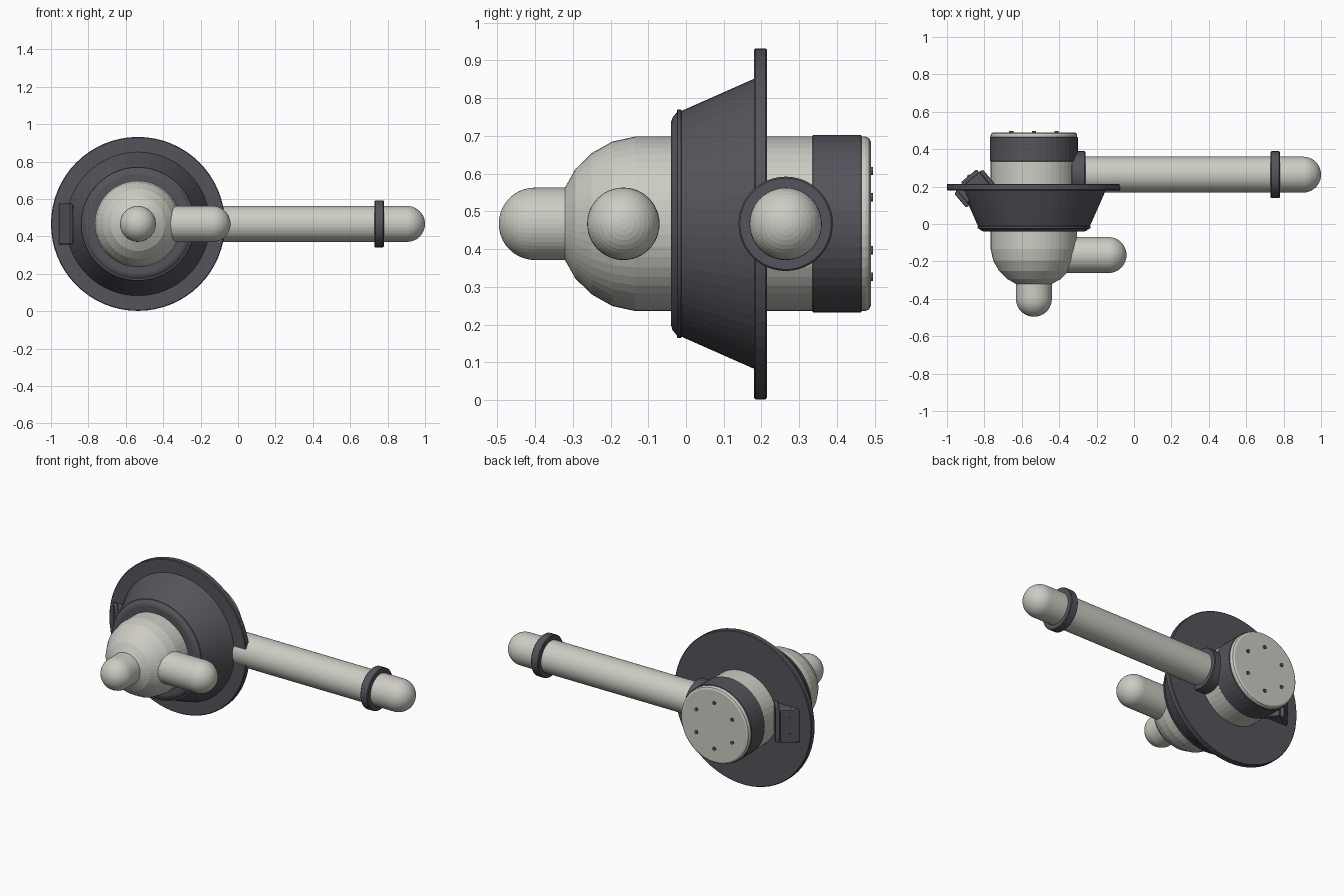
import bpy, bmesh, math
from mathutils import Matrix, Vector

if "Cube" in bpy.data.objects:
    bpy.data.objects.remove(bpy.data.objects["Cube"])


def material(name, rgb):
    m = bpy.data.materials.new(name)
    m.use_nodes = True
    m.diffuse_color = (*rgb, 1)
    bsdf = m.node_tree.nodes["Principled BSDF"]
    bsdf.inputs["Base Color"].default_value = (*rgb, 1)
    bsdf.inputs["Roughness"].default_value = 0.6
    return m


LIGHT = material("warm light grey", (0.61, 0.60, 0.55))
DARK = material("dark grey", (0.09, 0.088, 0.104))
CX, CZ = -0.535, 0.467      # main axis, running along y
SEGS = 48
ALONG_Y = Matrix.Rotation(math.radians(-90), 4, "X")
ALONG_X = Matrix.Rotation(math.radians(90), 4, "Y")


def finish(bm, name, mat, matrix):
    bmesh.ops.transform(bm, matrix=matrix, verts=bm.verts)
    bmesh.ops.recalc_face_normals(bm, faces=bm.faces)
    mesh = bpy.data.meshes.new(name)
    bm.to_mesh(mesh)
    bm.free()
    mesh.materials.append(mat)
    ob = bpy.data.objects.new(name, mesh)
    bpy.context.collection.objects.link(ob)
    return ob


def lathe(name, mat, profile, origin, turn, segs=SEGS):
    """Revolve (distance, radius) pairs into a capped solid."""
    bm = bmesh.new()
    rings = []
    for t, r in profile:
        if r < 1e-5:
            rings.append([bm.verts.new((0, 0, t))] * segs)
        else:
            angles = [2 * math.pi * i / segs for i in range(segs)]
            rings.append([bm.verts.new((r * math.cos(a), r * math.sin(a), t)) for a in angles])
    for a, b in zip(rings, rings[1:]):
        for i in range(segs):
            j = (i + 1) % segs
            quad = list(dict.fromkeys((a[i], a[j], b[j], b[i])))
            bm.faces.new(quad)
    for ring in (rings[0], rings[-1]):
        if ring[0] is not ring[1]:
            bm.faces.new(ring)
    return finish(bm, name, mat, Matrix.Translation(origin) @ turn)


def capsule(name, start, end, radius, origin, turn):
    """Tube with a half-round tip at its end."""
    sign = 1 if end > start else -1
    steps = 10
    tip = [(end - sign * radius * (1 - math.sin(k * math.pi / 2 / steps)),
            radius * math.cos(k * math.pi / 2 / steps)) for k in range(steps + 1)]
    return lathe(name, LIGHT, [(start, radius)] + tip, origin, turn)


def ring(name, start, end, radius, origin, turn, bevel=0.004):
    return lathe(name, DARK, [(start, radius - bevel), (start + bevel, radius),
                              (end - bevel, radius), (end, radius - bevel)], origin, turn)


axis = (CX, 0, CZ)

# Main barrel with domed front and rounded back edge
lathe("main_body", LIGHT,
      [(-0.32, 0.097), (-0.293, 0.145), (-0.25, 0.187), (-0.195, 0.218), (-0.135, 0.231),
       (0.475, 0.231), (0.485, 0.227), (0.49, 0.217)], axis, ALONG_Y)
ring("back_band", 0.335, 0.465, 0.235, axis, ALONG_Y, 0.002)

# Flared mounting skirt with rounded front lip and wide rim
lathe("flared_skirt", DARK,
      [(-0.04, 0.225), (-0.04, 0.268), (-0.036, 0.281), (-0.024, 0.296), (-0.023, 0.303),
       (-0.013, 0.303), (-0.012, 0.299), (0.18, 0.384), (0.18, 0.461), (0.184, 0.465),
       (0.211, 0.465), (0.215, 0.461), (0.215, 0.225)], axis, ALONG_Y, 64)

# Front and side nozzles
capsule("front_nozzle", -0.28, -0.496, 0.096, axis, ALONG_Y)
capsule("side_nozzle", -0.535, -0.04, 0.096, (0, -0.166, CZ), ALONG_X)

# Long side arm with its collars
arm = (0, 0.264, CZ)
capsule("long_arm", -0.5, 1.0, 0.096, arm, ALONG_X)
ring("arm_base_collar", -0.335, -0.26, 0.125, arm, ALONG_X)
ring("arm_end_collar", 0.73, 0.78, 0.125, arm, ALONG_X)

# Bolts on the back plate
for k in range(6):
    a = math.radians(30 + 60 * k)
    place = (CX + 0.14 * math.cos(a), 0, CZ + 0.14 * math.sin(a))
    lathe("back_bolt_%d" % (k + 1), DARK, [(0.485, 0.011), (0.496, 0.011)], place, ALONG_Y, 12)

# Slanted clip through the rim: local x is its length, local y its thickness
clip = Matrix.Translation((-0.858, 0.195, CZ)) @ Matrix.Rotation(math.radians(40), 4, "Z")


def block(name, centre, size, bevel):
    bm = bmesh.new()
    bmesh.ops.create_cube(bm, size=1)
    bmesh.ops.scale(bm, vec=Vector(size), verts=bm.verts)
    bmesh.ops.bevel(bm, geom=bm.edges[:], offset=bevel, segments=2, affect="EDGES", profile=0.5)
    return finish(bm, name, DARK, clip @ Matrix.Translation(centre))


block("clip_body", (0, 0, 0), (0.19, 0.09, 0.2), 0.012)
block("clip_plate", (0.02, 0.052, 0), (0.11, 0.025, 0.2), 0.006)
for side, x in (("front", -0.088), ("back", 0.088)):
    block("clip_%s_lip" % side, (x, -0.008, 0), (0.024, 0.1, 0.218), 0.008)
for side, z in (("lower", -0.05), ("upper", 0.05)):
    lathe("clip_bolt_" + side, DARK, [(0.06, 0.008), (0.07, 0.008)], (0, 0, 0),
          clip @ Matrix.Translation((0.02, 0, z)) @ ALONG_Y, 12)
